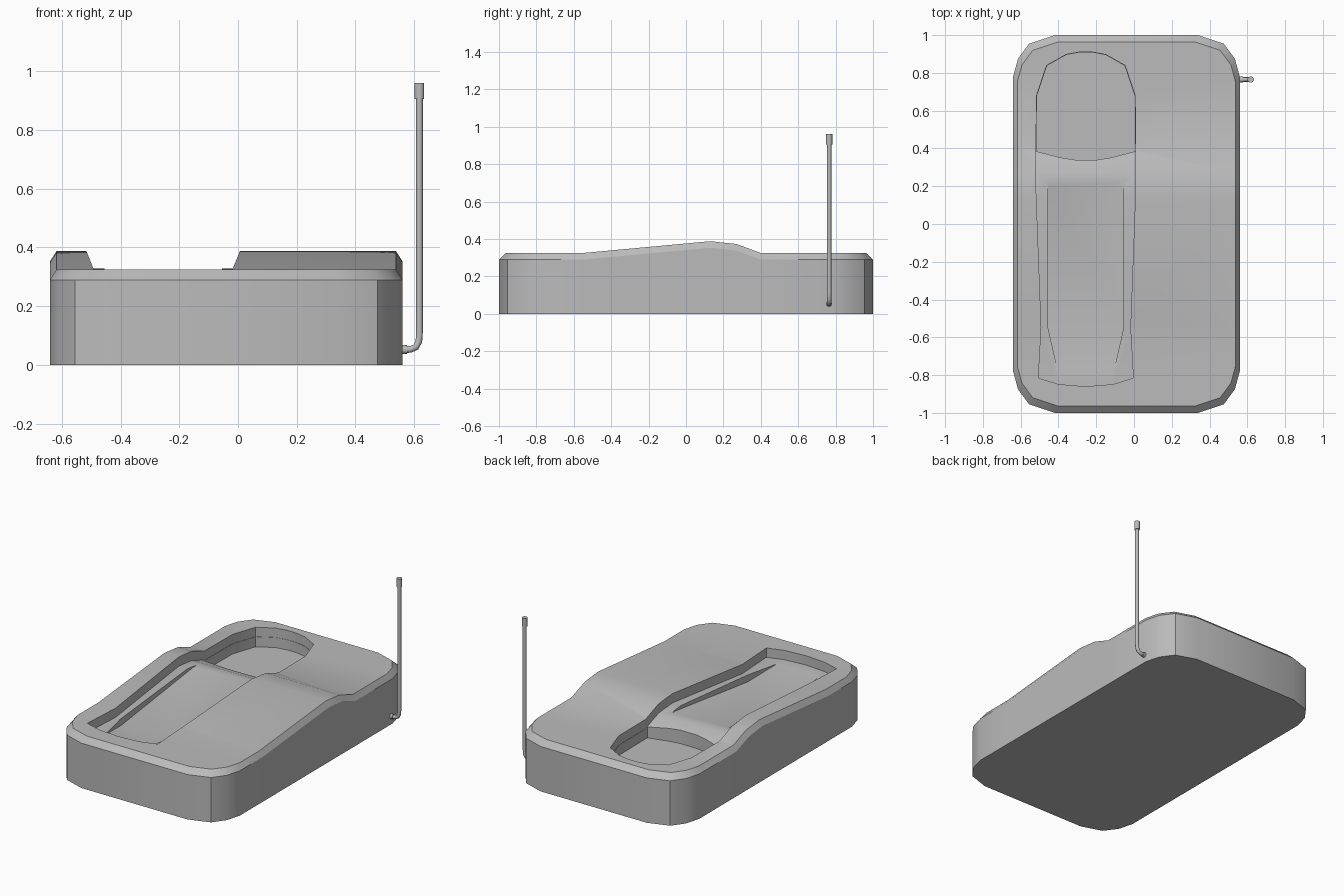
import bpy, bmesh, math
from mathutils import Vector

if "Cube" in bpy.data.objects:
    bpy.data.objects.remove(bpy.data.objects["Cube"])

grey = bpy.data.materials.new("light_grey")
grey.diffuse_color = (0.5, 0.5, 0.5, 1)
grey.use_nodes = True
grey.node_tree.nodes["Principled BSDF"].inputs["Base Color"].default_value = grey.diffuse_color

# height of the moulded top along y
TOP = [(-1, .325), (-.55, .325), (.13, .388), (.27, .373), (.40, .325), (1, .325)]


def height(knots, y):
    if y <= knots[0][0]:
        return knots[0][1]
    for (a, za), (b, zb) in zip(knots, knots[1:]):
        if y <= b:
            return za + (zb - za) * (y - a) / (b - a)
    return knots[-1][1]


def loft(name, rings, knots, zfuncs):
    """Stack outlines, slice them at the profile knots, then set heights by level."""
    bm = bmesh.new()
    loops = [[bm.verts.new((x, y, i)) for x, y in r] for i, r in enumerate(rings)]
    n = len(rings[0])
    for lo, hi in zip(loops, loops[1:]):
        for k in range(n):
            bm.faces.new((lo[k], lo[(k + 1) % n], hi[(k + 1) % n], hi[k]))
    bm.faces.new(loops[0][::-1])
    bm.faces.new(loops[-1])
    for y, _ in knots[1:-1]:
        bmesh.ops.bisect_plane(bm, geom=bm.verts[:] + bm.edges[:] + bm.faces[:],
                               dist=1e-5, plane_co=(0, y, 0), plane_no=(0, 1, 0))
    # vertices cut on sloping quads keep whole levels: every ring edge is level
    for v in bm.verts:
        i = min(int(math.floor(v.co.z + 1e-4)), len(zfuncs) - 1)
        t = max(0, v.co.z - i)
        z = zfuncs[i](v.co.y)
        if t > 1e-3:
            z += t * (zfuncs[i + 1](v.co.y) - z)
        v.co.z = z
    bmesh.ops.recalc_face_normals(bm, faces=bm.faces[:])
    me = bpy.data.meshes.new(name)
    bm.to_mesh(me)
    bm.free()
    me.materials.append(grey)
    ob = bpy.data.objects.new(name, me)
    bpy.context.collection.objects.link(ob)
    return ob


def smooth(ob, angle=30):
    bpy.ops.object.select_all(action='DESELECT')
    ob.select_set(True)
    bpy.context.view_layer.objects.active = ob
    bpy.ops.object.shade_smooth_by_angle(angle=math.radians(angle))


def mirror(pts, cx):
    return pts + [(2 * cx - x, y) for x, y in reversed(pts)]


def body_outline(dx, dy):
    corner = [(.60, .78), (.574, .875), (.515, .955), (.38, 1.0)]
    q = [(x * (.6 - dx) / .6, y * (1 - dy)) for x, y in corner]
    right = [(x, -y) for x, y in reversed(q)] + q
    return [(x - .04, y) for x, y in mirror(right, 0)]


# base block with chamfered, humped top
top = lambda y: height(TOP, y)
low = lambda y: top(y) - .035
base = loft("base_body", [body_outline(0, 0), body_outline(0, 0), body_outline(.022, .037)],
            TOP, [lambda y: 0, low, top])

# handset well: long ledge, deep rear pocket, inner channel
LEDGE = [(y, z - .06) for y, z in TOP]
CHANNEL = [(-.80, .27), (-.55, .22), (.25, .322), (.3, .322)]
CX = -.255
well = mirror([(-.004, -.815), (-.019, -.55), (.009, .2), (.009, .38), (.006, .68),
               (-.048, .84), (-.15, .897), (-.22, .91)], CX)
well += [(-.40, -.848), (-.255, -.86), (-.11, -.848)]
pocket = mirror([(-.255 + .06, .34), (-.12, .352), (.007, .385), (.004, .679), (-.05, .838),
                 (-.151, .895), (-.221, .908)], CX)
channel = mirror([(-.11, -.79), (-.055, -.55), (-.055, .2), (-.07, .25)], CX)

for name, outline, floor in (("well_cutter", well, LEDGE),
                             ("pocket_cutter", pocket, [(-1, .2), (1, .2)]),
                             ("channel_cutter", channel, CHANNEL)):
    cut = loft(name, [outline, outline], floor,
               [lambda y, f=floor: height(f, y), lambda y: .6])
    cut.hide_render = True
    mod = base.modifiers.new(name, 'BOOLEAN')
    mod.operation = 'DIFFERENCE'
    mod.solver = 'EXACT'
    mod.object = cut
    bpy.context.view_layer.update()
    bpy.context.view_layer.objects.active = base
    bpy.ops.object.modifier_apply(modifier=name)
    bpy.data.objects.remove(cut)
smooth(base)


def tube(name, pts, radii, sides=10):
    """Round rod along a path in the xz plane."""
    bm = bmesh.new()
    P = [Vector((x, .765, z)) for x, z in pts]
    loops = []
    for i, p in enumerate(P):
        d = (P[min(i + 1, len(P) - 1)] - P[max(i - 1, 0)]).normalized()
        u = Vector((0, 1, 0))
        w = d.cross(u)
        loops.append([bm.verts.new(p + radii[i] * (u * math.cos(a) + w * math.sin(a)))
                      for a in (2 * math.pi * k / sides for k in range(sides))])
    for lo, hi in zip(loops, loops[1:]):
        for k in range(sides):
            bm.faces.new((lo[k], lo[(k + 1) % sides], hi[(k + 1) % sides], hi[k]))
    bm.faces.new(loops[0][::-1])
    bm.faces.new(loops[-1])
    bmesh.ops.recalc_face_normals(bm, faces=bm.faces[:])
    me = bpy.data.meshes.new(name)
    bm.to_mesh(me)
    bm.free()
    me.materials.append(grey)
    ob = bpy.data.objects.new(name, me)
    bpy.context.collection.objects.link(ob)
    smooth(ob, 40)


# antenna: wall collar, bent rod, tip
tube("antenna_collar", [(.545, .052), (.576, .052)], [.016] * 2)
tube("antenna_rod", [(.55, .052), (.588, .053), (.606, .061), (.616, .08), (.618, .11), (.618, .92)],
     [.012] * 6)
tube("antenna_tip", [(.618, .905), (.618, .96)], [.017] * 2)
